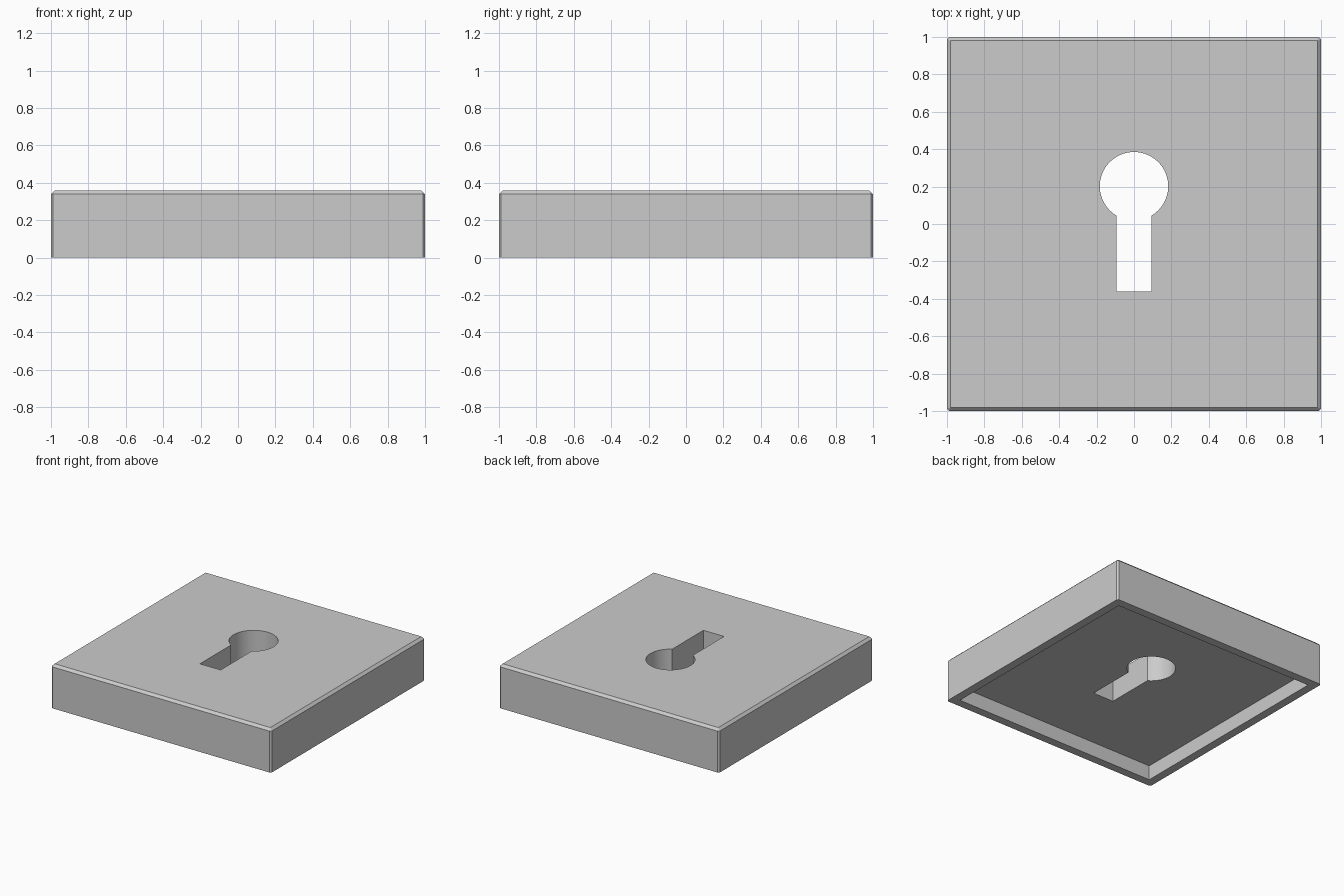
import bpy, bmesh, math

if "Cube" in bpy.data.objects:
    bpy.data.objects.remove(bpy.data.objects["Cube"])

HEIGHT, CHAMFER, CORNER = 0.36, 0.02, 0.012
POCKET_HALF, POCKET_DEPTH = 0.93, 0.12


def loft(name, rings):
    """Closed solid skinned through equal-length rings of points."""
    bm = bmesh.new()
    loops = [[bm.verts.new(p) for p in ring] for ring in rings]
    n = len(loops[0])
    for a, b in zip(loops, loops[1:]):
        for i in range(n):
            j = (i + 1) % n
            bm.faces.new((a[i], a[j], b[j], b[i]))
    bm.faces.new(loops[0][::-1])
    bm.faces.new(loops[-1])
    bmesh.ops.remove_doubles(bm, verts=bm.verts, dist=1e-5)
    bmesh.ops.recalc_face_normals(bm, faces=bm.faces)
    mesh = bpy.data.meshes.new(name)
    bm.to_mesh(mesh)
    bm.free()
    obj = bpy.data.objects.new(name, mesh)
    bpy.context.collection.objects.link(obj)
    return obj


def square(half, cut, z):
    """Square outline with small cut corners (cut 0 gives sharp corners)."""
    pts = []
    for sx, sy in ((1, 1), (-1, 1), (-1, -1), (1, -1)):
        a = (sx * half, sy * (half - cut), z)
        b = (sx * (half - cut), sy * half, z)
        pts += [a, b] if sx * sy > 0 else [b, a]
    return pts


def keyhole(z, cy=0.202, r=0.183, w=0.094, bottom=-0.36, steps=48):
    """Round head running into a straight slot."""
    start = -math.acos(w / r)
    sweep = math.pi - 2 * start
    pts = [(r * math.cos(start + sweep * i / steps),
            cy + r * math.sin(start + sweep * i / steps), z)
           for i in range(steps + 1)]
    return pts + [(-w, bottom, z), (w, bottom, z)]


def cut(target, cutter):
    cutter.hide_render = True
    mod = target.modifiers.new(cutter.name, 'BOOLEAN')
    mod.operation, mod.solver, mod.object = 'DIFFERENCE', 'EXACT', cutter
    bpy.context.view_layer.objects.active = target
    bpy.ops.object.modifier_apply(modifier=mod.name)
    bpy.data.objects.remove(cutter)


# Plate with chamfered top and vertical edges
plate = loft("keyhole_plate", [square(1, CORNER, 0),
                               square(1, CORNER, HEIGHT - CHAMFER),
                               square(1 - CHAMFER, 0, HEIGHT)])

# Shallow pocket in the underside
cut(plate, loft("pocket_cutter", [square(POCKET_HALF, 0, -0.1),
                                  square(POCKET_HALF, 0, POCKET_DEPTH)]))

# Keyhole through the plate
cut(plate, loft("keyhole_cutter", [keyhole(-0.2), keyhole(0.6)]))

# Smooth only the round head of the keyhole
bpy.ops.object.select_all(action='DESELECT')
plate.select_set(True)
bpy.context.view_layer.objects.active = plate
bpy.ops.object.shade_smooth_by_angle(angle=math.radians(20))
